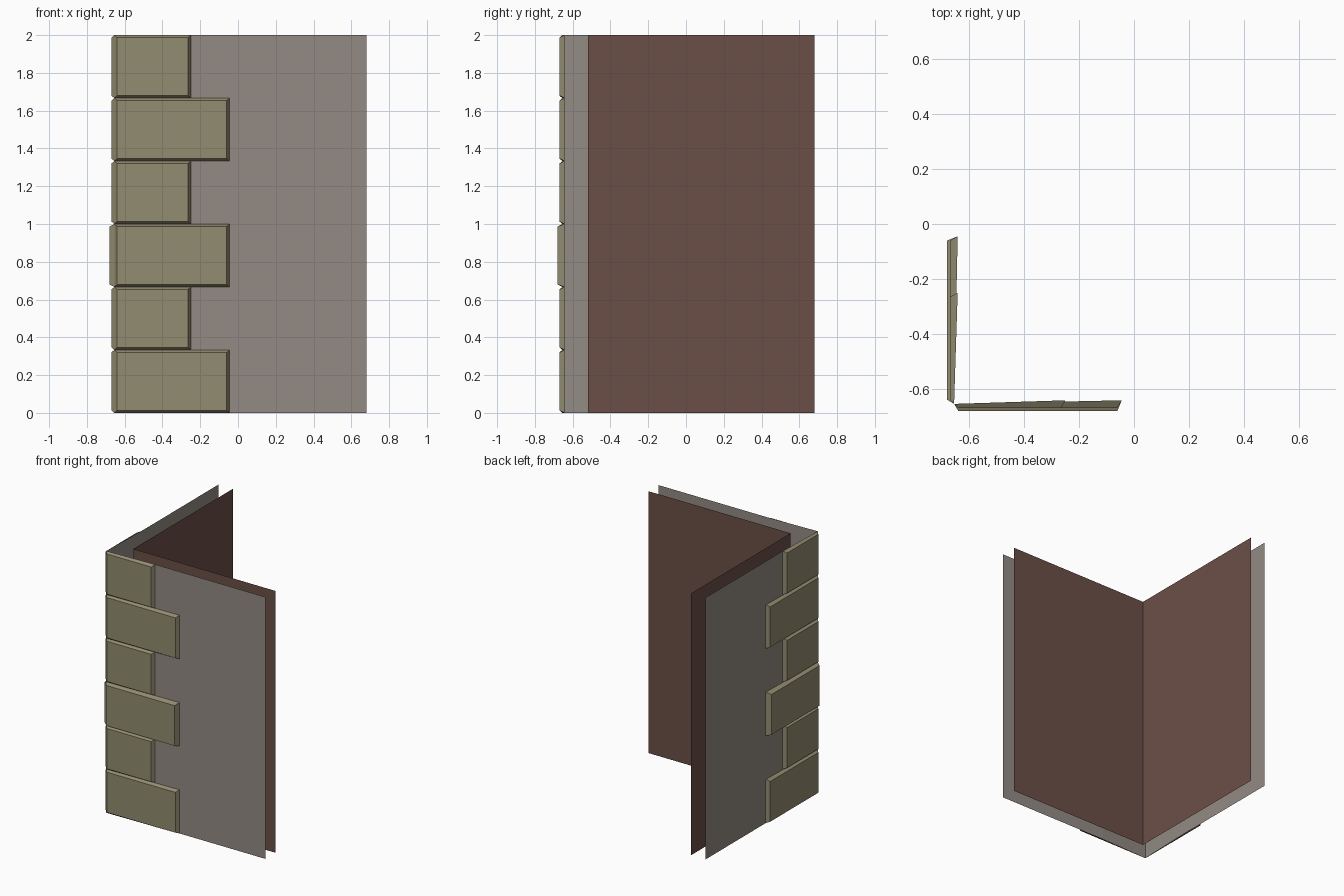
import bpy, bmesh

if "Cube" in bpy.data.objects:
    bpy.data.objects.remove(bpy.data.objects["Cube"])

def material(name, rgb):
    m = bpy.data.materials.new(name)
    m.diffuse_color = (*rgb, 1)
    m.use_nodes = True
    m.node_tree.nodes["Principled BSDF"].inputs["Base Color"].default_value = m.diffuse_color
    return m

stone = material("olive stone", (0.285, 0.262, 0.160))
plaster = material("grey plaster", (0.292, 0.258, 0.231))
brick = material("brown inner wall", (0.147, 0.078, 0.063))

def finish(name, bm, mat):
    me = bpy.data.meshes.new(name)
    bm.to_mesh(me)
    bm.free()
    me.materials.append(mat)
    ob = bpy.data.objects.new(name, me)
    bpy.context.collection.objects.link(ob)
    return ob

def wall(name, profile, mat, height=2.0):
    """Thin sheet: plan profile extruded straight up."""
    bm = bmesh.new()
    low = [bm.verts.new((x, y, 0)) for x, y in profile]
    high = [bm.verts.new((x, y, height)) for x, y in profile]
    for i in range(len(profile) - 1):
        bm.faces.new((low[i], low[i + 1], high[i + 1], high[i]))
    return finish(name, bm, mat)

# outer skin, with a slight flare under the corner stones
wall("outer_wall", [(-.642, .68), (-.642, -.25), (-.655, -.655),
                    (-.25, -.642), (.68, -.642)], plaster)
# inner skin, facing the room
wall("inner_wall", [(.68, -.52), (-.52, -.52), (-.52, .68)], brick)

def corner_stone(name, z0, z1, end, face, swap):
    """Bevelled half of a corner stone; swap x and y for the left side."""
    bm = bmesh.new()
    b = 0.013
    base = [(-.655, -.655, z0), (end, -.642, z0), (end, -.642, z1), (-.655, -.655, z1)]
    front = [(-.64, face, z0 + b), (end - .015, face, z0 + b),
             (end - .015, face, z1 - b), (-.64, face, z1 - b)]
    put = lambda p: bm.verts.new((p[1], p[0], p[2]) if swap else p)
    lo, hi = [put(p) for p in base], [put(p) for p in front]
    bm.faces.new(hi)
    for i in range(4):
        j = (i + 1) % 4
        bm.faces.new((lo[i], lo[j], hi[j], hi[i]))
    if swap:
        bmesh.ops.reverse_faces(bm, faces=bm.faces[:])
    finish(name, bm, stone)

# six courses, alternating long and short
h = 2 / 6
for row in range(6):
    end = -.25 if row % 2 else -.045
    face = -.68 if row == 2 else -.67
    for swap, side in ((False, "front"), (True, "left")):
        corner_stone(f"corner_stone_{side}_{row + 1}", row * h, (row + 1) * h, end, face, swap)
